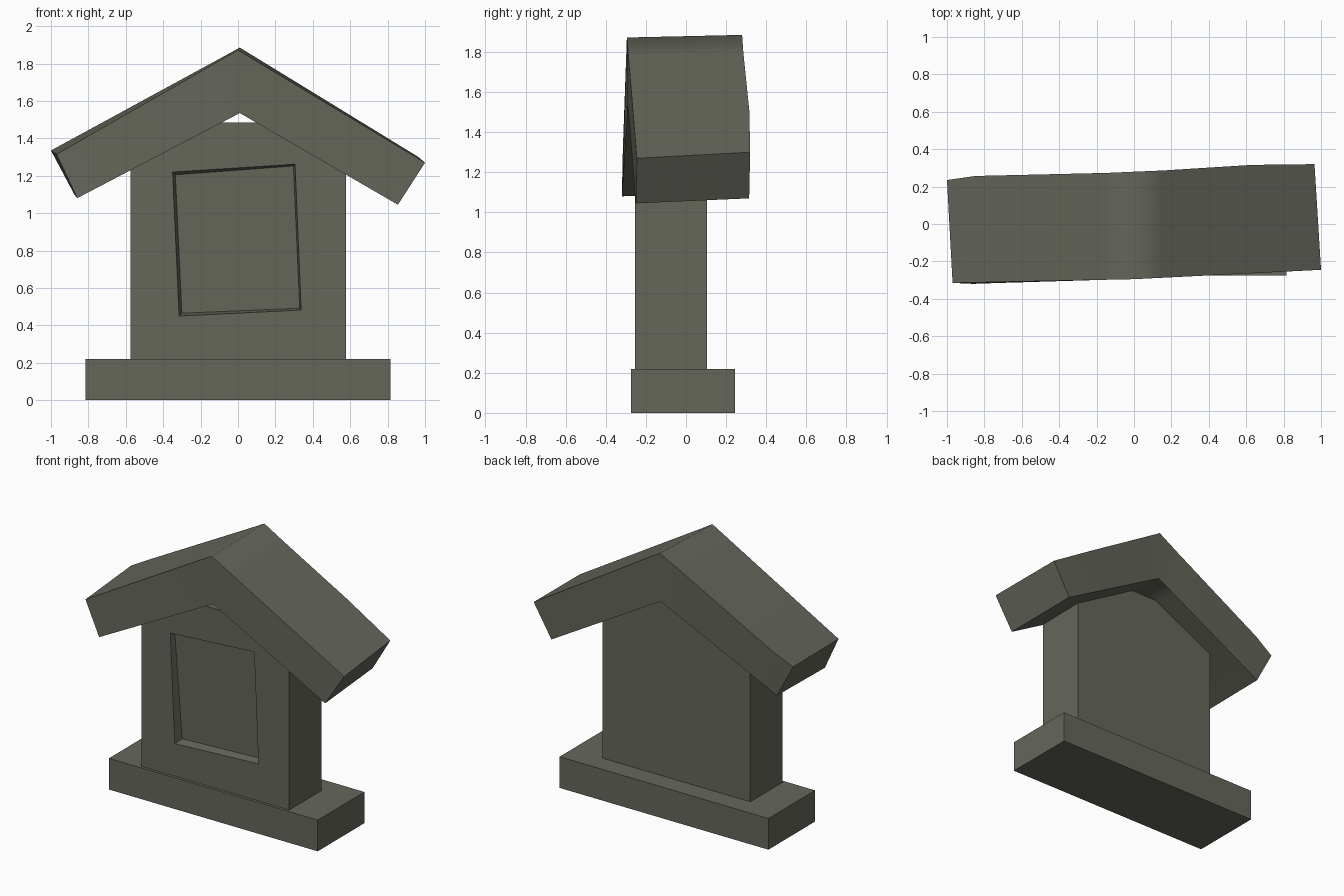
import bpy, bmesh, math
from mathutils import Vector

if "Cube" in bpy.data.objects:
    bpy.data.objects.remove(bpy.data.objects["Cube"])

stone = bpy.data.materials.new("dark olive stone")
stone.diffuse_color = (0.13, 0.135, 0.105, 1)
stone.use_nodes = True
stone.node_tree.nodes["Principled BSDF"].inputs["Base Color"].default_value = stone.diffuse_color


def finish(name, bm, smooth=None):
    bmesh.ops.recalc_face_normals(bm, faces=bm.faces)
    me = bpy.data.meshes.new(name)
    bm.to_mesh(me)
    bm.free()
    ob = bpy.data.objects.new(name, me)
    bpy.context.collection.objects.link(ob)
    me.materials.append(stone)
    if smooth:
        bpy.ops.object.select_all(action='DESELECT')
        ob.select_set(True)
        bpy.context.view_layer.objects.active = ob
        bpy.ops.object.shade_smooth_by_angle(angle=math.radians(smooth))
    return ob


def box(bm, lo, hi):
    verts = bmesh.ops.create_cube(bm, size=1)["verts"]
    for v in verts:
        v.co = Vector([(hi if c > 0 else lo)[i] for i, c in enumerate(v.co)])


# Plinth
bm = bmesh.new()
box(bm, (-0.815, -0.275, 0), (0.815, 0.245, 0.22))
finish("plinth", bm)

# Body: open-front box, then a front wall with a crooked window recess
bm = bmesh.new()
box(bm, (-0.575, -0.255, 0.21), (0.578, 0.105, 1.485))
front = min(bm.faces, key=lambda f: f.calc_center_median().y)
ring = list(front.verts)
bm.faces.remove(front)
# corners by quadrant: (right?, top?) -> rim x, rim z, back x, back z, recess depth
window = {(0, 0): (-0.315, 0.45, -0.30, 0.465, 0.06),
          (1, 0): (0.338, 0.482, 0.33, 0.492, 0.06),
          (1, 1): (0.305, 1.262, 0.296, 1.252, 0.05),
          (0, 1): (-0.35, 1.22, -0.335, 1.205, 0.03)}
rim, back = [], []
for v in ring:
    x, z, bx, bz, d = window[(int(v.co.x > 0), int(v.co.z > 0.8))]
    rim.append(bm.verts.new((x, -0.255, z)))
    back.append(bm.verts.new((bx, -0.255 + d, bz)))
for a, b in ((ring, rim), (rim, back)):
    for i in range(4):
        j = (i + 1) % 4
        bm.faces.new((a[i], a[j], b[j], b[i]))
bm.faces.new(back)
finish("body_with_window", bm)

# Roof: slightly twisted chevron, sections of
# (front top, back top, back bottom, front bottom)
left = [(-0.97, -0.315, 1.315), (-1.0, 0.235, 1.335), (-0.875, 0.235, 1.10), (-0.86, -0.32, 1.08)]
ridge = [(0.0, -0.295, 1.872), (0.01, 0.28, 1.885), (0.01, 0.27, 1.54), (0.01, -0.29, 1.535)]
right = [(1.0, -0.245, 1.27), (0.965, 0.32, 1.30), (0.83, 0.315, 1.07), (0.855, -0.25, 1.045)]


def mix(a, b, t):
    return [Vector(p).lerp(Vector(q), t) for p, q in zip(a, b)]


sections = [mix(left, ridge, t) for t in (0, 0.15, 0.85, 1)]
sections[1][1].y += 0.015
sections += [mix(ridge, right, t) for t in (0.15, 0.65, 1)]
sections[5][1].y += 0.01
bm = bmesh.new()
loops = [[bm.verts.new(p) for p in s] for s in sections]
for a, b in zip(loops, loops[1:]):
    for i in range(4):
        j = (i + 1) % 4
        bm.faces.new((a[i], a[j], b[j], b[i]))
bm.faces.new(loops[0])
bm.faces.new(loops[-1])
finish("roof", bm, smooth=65)
